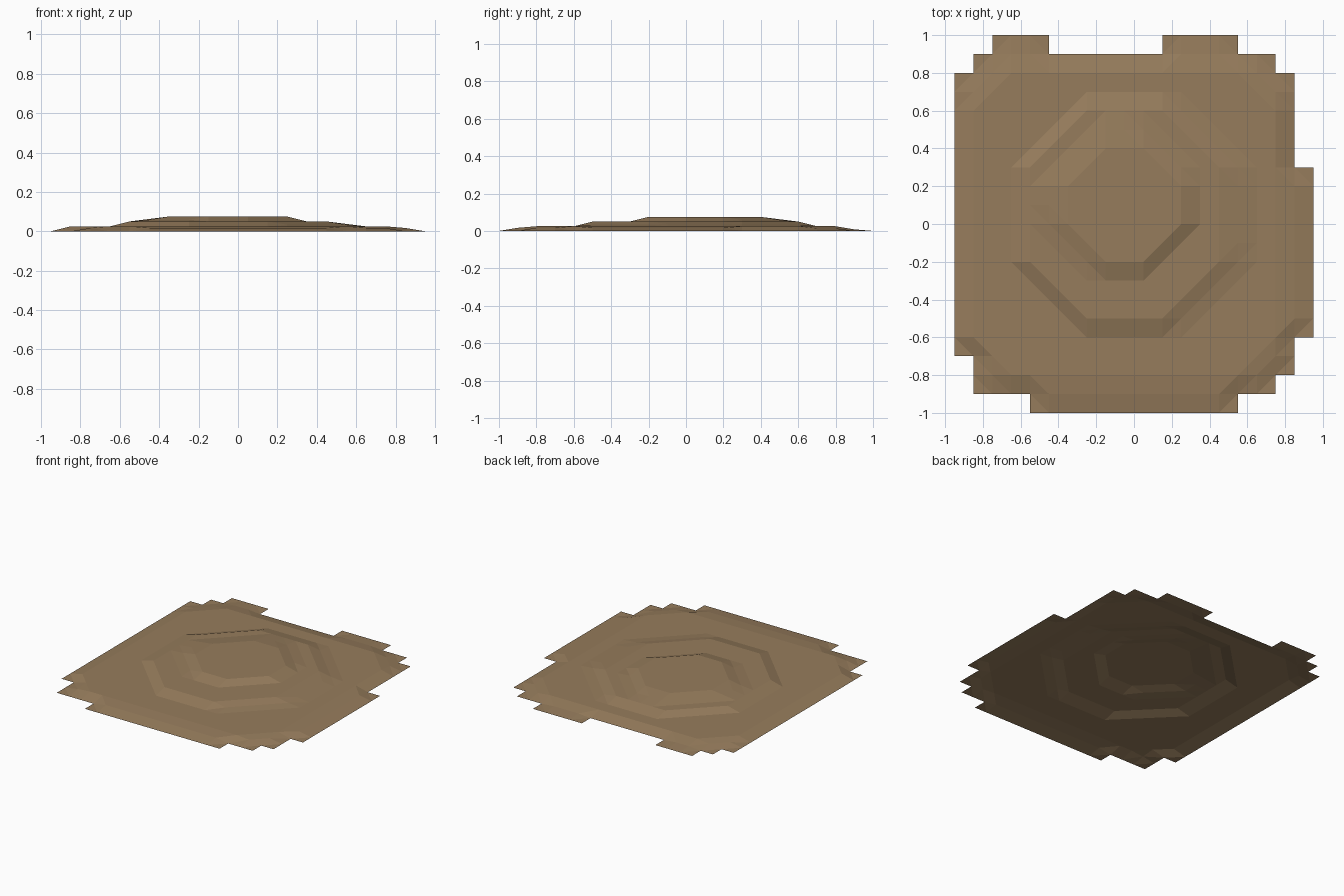
import bpy
import bmesh

cube = bpy.data.objects.get("Cube")
if cube:
    bpy.data.objects.remove(cube, do_unlink=True)

STEP = 0.1

# Rows of grid cells, front to back: (first row, end row, first column, end column)
SPANS = [(-10, -9, 4, 15), (-9, -8, 1, 17), (-8, -7, 1, 18), (-7, -6, 0, 18),
         (-6, 3, 0, 19), (3, 8, 0, 18), (8, 9, 1, 17),
         (9, 10, 2, 5), (9, 10, 11, 15)]

# Terraces: bounds (left, right, front, back), ramp width on each side, corner cut
TIERS = [((-0.85, 0.75, -0.8, 0.8), (0.3, 0.3, 0.3, 0.15), 0.2),
         ((-0.55, 0.45, -0.5, 0.6), (0.1, 0.2, 0.1, 0.1), 0.3),
         ((-0.35, 0.25, -0.2, 0.4), (0.2, 0.1, 0.1, 0.2), 0.2)]
TIER_HEIGHT = 0.025


def tier_amount(x, y, bounds, ramps, cut):
    """One on the octagonal terrace, falling to zero across its ramp."""
    x0, x1, y0, y1 = bounds
    ex, rx = max((x0 - x, ramps[0]), (x - x1, ramps[1]))
    ey, ry = max((y0 - y, ramps[2]), (y - y1, ramps[3]))
    fall = max(ex / rx, ey / ry, (ex + ey + cut) / ((rx + ry) / 2), 0)
    return max(0, 1 - fall)


def height(x, y):
    return max(0.008, TIER_HEIGHT * sum(tier_amount(x, y, *t) for t in TIERS))


# Open terraced sheet built on a square grid
bm = bmesh.new()
grid = {}


def vertex(i, j):
    if (i, j) not in grid:
        x, y = -0.95 + i * STEP, j * STEP
        grid[i, j] = bm.verts.new((x, y, height(x, y)))
    return grid[i, j]


for j0, j1, i0, i1 in SPANS:
    for j in range(j0, j1):
        for i in range(i0, i1):
            bm.faces.new([vertex(i, j), vertex(i + 1, j),
                          vertex(i + 1, j + 1), vertex(i, j + 1)])

# The stepped rim lies on the ground
for v in bm.verts:
    if v.is_boundary:
        v.co.z = 0
bmesh.ops.triangulate(bm, faces=bm.faces[:], quad_method='SHORT_EDGE')

mesh = bpy.data.meshes.new("dirt_mound")
bm.to_mesh(mesh)
bm.free()
mound = bpy.data.objects.new("dirt_mound", mesh)
bpy.context.collection.objects.link(mound)

# Earth colour
earth = bpy.data.materials.new("earth_brown")
earth.use_nodes = True
colour = (0.305, 0.202, 0.107, 1)
earth.diffuse_color = colour
earth.node_tree.nodes["Principled BSDF"].inputs["Base Color"].default_value = colour
mesh.materials.append(earth)
